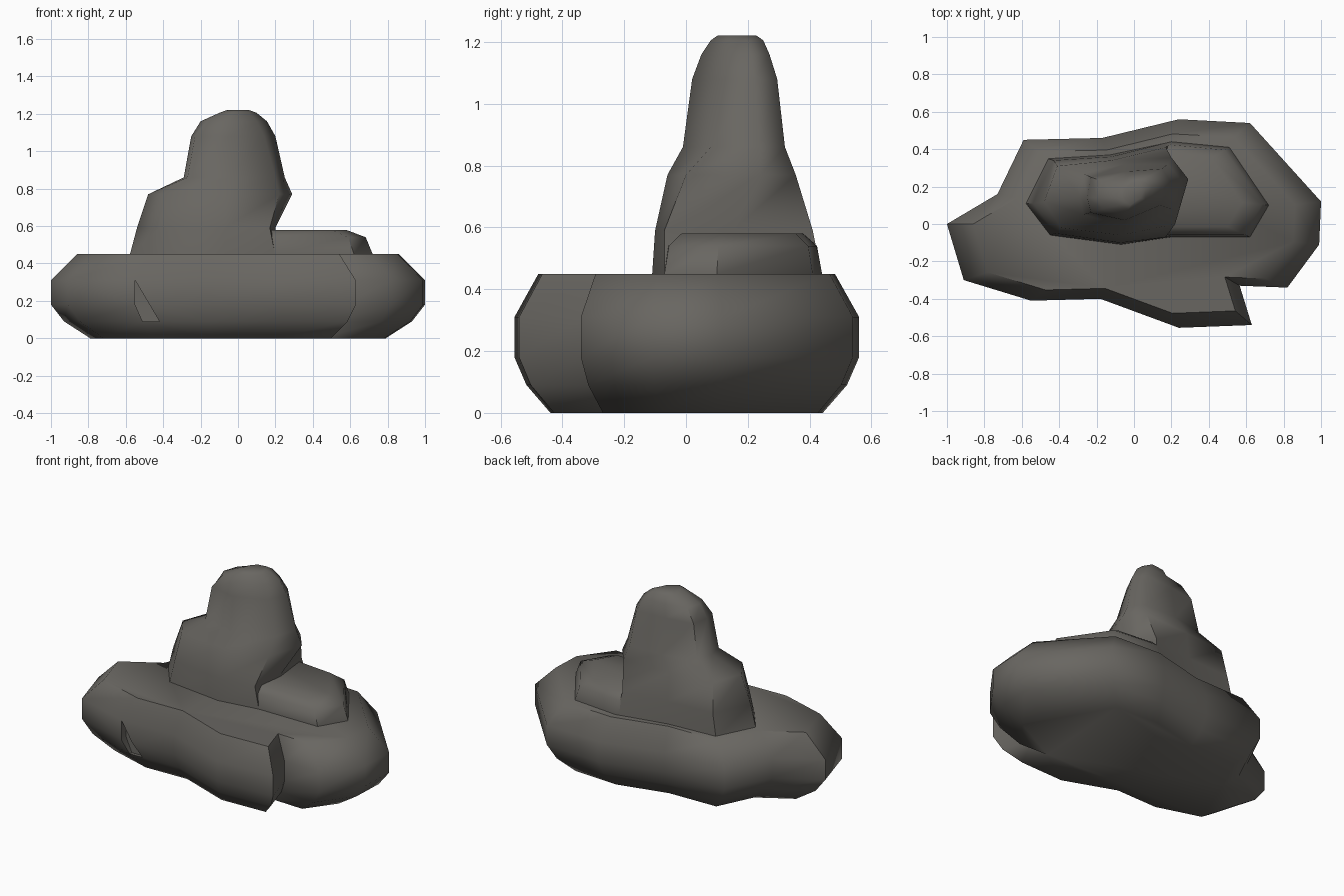
import bpy, bmesh, math

if "Cube" in bpy.data.objects:
    bpy.data.objects.remove(bpy.data.objects["Cube"])

rock = bpy.data.materials.new("dark grey rock")
rock.diffuse_color = (0.14, 0.133, 0.12, 1)
rock.use_nodes = True
rock.node_tree.nodes["Principled BSDF"].inputs["Base Color"].default_value = rock.diffuse_color


def loft(name, rings):
    """Skin a stack of closed rings (lists of xyz) and cap both ends."""
    bm = bmesh.new()
    loops = [[bm.verts.new(p) for p in ring] for ring in rings]
    n = len(loops[0])
    for a, b in zip(loops, loops[1:]):
        for i in range(n):
            j = (i + 1) % n
            bm.faces.new((a[i], a[j], b[j], b[i]))
    bm.faces.new(loops[0][::-1])
    bm.faces.new(loops[-1])
    bmesh.ops.recalc_face_normals(bm, faces=bm.faces)
    me = bpy.data.meshes.new(name)
    bm.to_mesh(me)
    bm.free()
    ob = bpy.data.objects.new(name, me)
    bpy.context.collection.objects.link(ob)
    me.materials.append(rock)
    return ob


def scaled(outline, centre, levels):
    """One outline repeated at (height, scale) levels about a centre."""
    cx, cy = centre
    return [[(cx + (x - cx) * s, cy + (y - cy) * s, z) for x, y in outline]
            for z, s in levels]


def smooth(ob, angle):
    bpy.ops.object.select_all(action='DESELECT')
    ob.select_set(True)
    bpy.context.view_layer.objects.active = ob
    bpy.ops.object.shade_smooth_by_angle(angle=math.radians(angle))


# broad base slab with a notch at the front right
base_outline = [(-1, 0), (-.91, -.30), (-.55, -.41), (-.18, -.40), (.24, -.555),
                (.63, -.54), (.565, -.33), (.82, -.34), (.99, -.11), (1, .12),
                (.62, .54), (.24, .56), (-.17, .46), (-.59, .45), (-.73, .16)]
base = loft("base_slab", scaled(base_outline, (0, 0),
            [(0, .79), (.09, .93), (.18, 1), (.31, 1), (.45, .86)]))

# small chip in the front of the slab
chip = [(-.55, .31), (-.55, .18), (-.51, .09), (-.42, .09)]
cutter = loft("chip_cutter", [[(x, y, z) for x, z in chip] for y in (-.6, -.36)])
cutter.hide_render = True
mod = base.modifiers.new("chip", 'BOOLEAN')
mod.operation = 'DIFFERENCE'
mod.object = cutter
bpy.context.view_layer.objects.active = base
bpy.ops.object.modifier_apply(modifier=mod.name)
bpy.data.objects.remove(cutter)

# low shelf on the slab, showing to the right of the peak
shelf_outline = [(-.50, .11), (-.42, -.05), (-.07, -.09), (.2, -.07), (.62, -.07),
                 (.72, .1), (.51, .41), (.2, .44), (-.13, .36), (-.42, .33)]
shelf = loft("shelf", scaled(shelf_outline, (.1, .17),
             [(.43, 1), (.45, 1), (.54, .94), (.58, .77)]))

# tall peak with a ledge on the left
levels = [.44, .59, .77, .86, 1.08, 1.16, 1.205, 1.22]
sections = [
    [(-.58, .11), (-.45, -.06), (-.07, -.11), (.2, -.07), (.22, .15), (.2, .44), (-.13, .37), (-.46, .35)],
    [(-.54, .11), (-.42, -.05), (-.07, -.10), (.17, -.07), (.2, .15), (.17, .41), (-.12, .36), (-.43, .34)],
    [(-.48, .12), (-.39, -.02), (-.07, -.06), (.22, 0), (.29, .24), (.2, .355), (-.12, .34), (-.41, .31)],
    [(-.29, .15), (-.27, .05), (-.05, -.01), (.2, .08), (.25, .24), (.18, .32), (-.05, .32), (-.27, .27)],
    [(-.25, .14), (-.23, .06), (-.05, .02), (.14, .10), (.2, .22), (.15, .295), (-.05, .28), (-.23, .25)],
    [(-.2, .14), (-.17, .08), (-.05, .05), (.1, .12), (.155, .21), (.11, .27), (-.03, .26), (-.17, .23)],
    [(-.10, .14), (-.08, .1), (-.03, .08), (.06, .13), (.1, .2), (.07, .25), (-.02, .24), (-.07, .2)],
]
sections.append([(x * .6, .165 + (y - .165) * .75) for x, y in sections[-1]])
peak = loft("peak", [[(x, y, z) for x, y in sec] for z, sec in zip(levels, sections)])

for ob in (base, shelf, peak):
    smooth(ob, 58)
